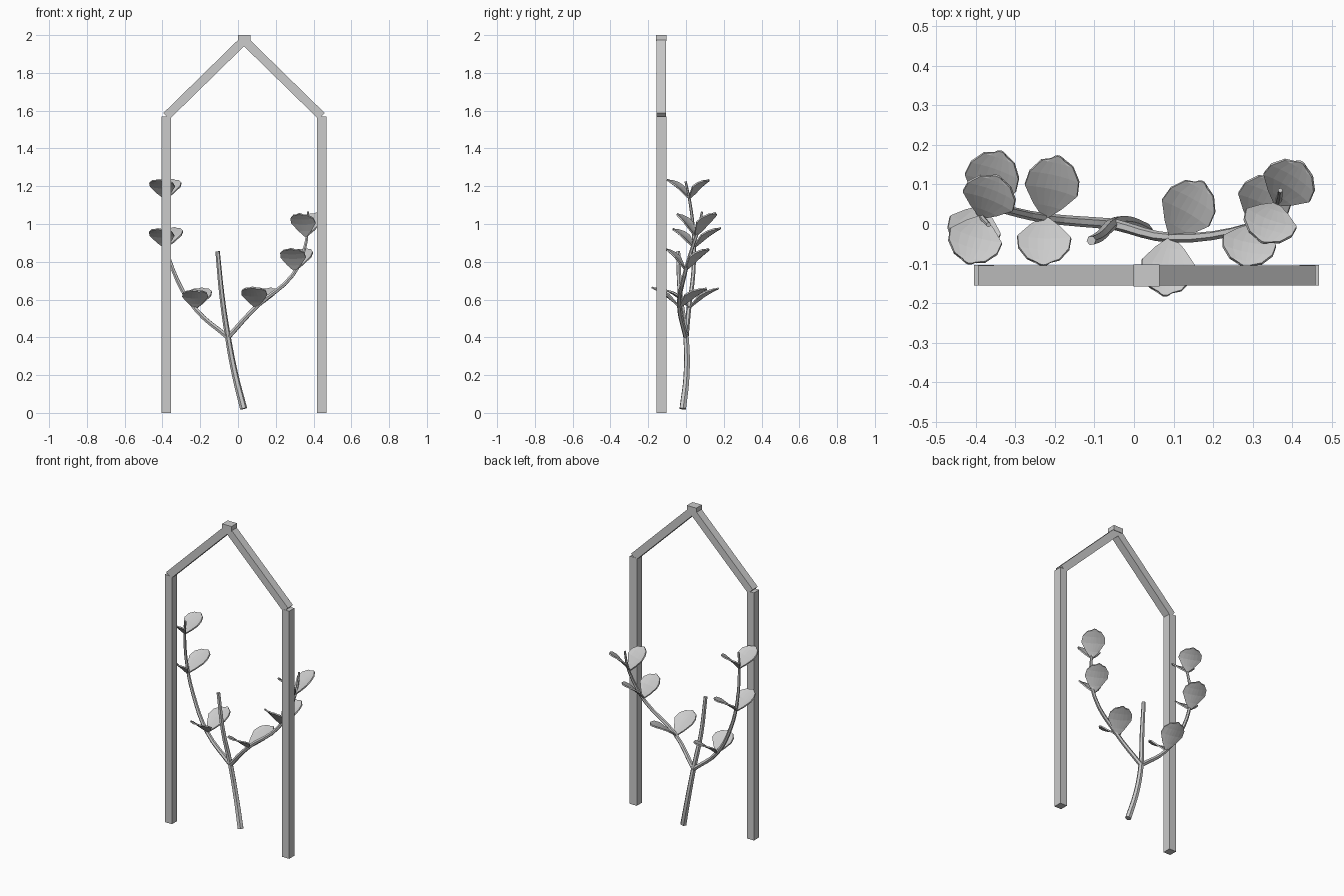
import bpy, bmesh, math
from mathutils import Vector, Matrix

if "Cube" in bpy.data.objects:
    bpy.data.objects.remove(bpy.data.objects["Cube"])


def finish(name, bm):
    bmesh.ops.recalc_face_normals(bm, faces=bm.faces)
    mesh = bpy.data.meshes.new(name)
    bm.to_mesh(mesh)
    bm.free()
    ob = bpy.data.objects.new(name, mesh)
    bpy.context.collection.objects.link(ob)
    return ob


def box(name, centre, size, tilt=0):
    bm = bmesh.new()
    bmesh.ops.create_cube(bm, size=1)
    m = (Matrix.Translation(centre) @ Matrix.Rotation(tilt, 4, 'Y')
         @ Matrix.Diagonal((*size, 1)))
    bmesh.ops.transform(bm, matrix=m, verts=bm.verts)
    return finish(name, bm)


def tube(name, points, r0, r1):
    """Six-sided tapering stem through the points."""
    cu = bpy.data.curves.new(name, 'CURVE')
    cu.dimensions = '3D'
    cu.bevel_depth = 1
    cu.bevel_resolution = 1
    cu.resolution_u = 4
    cu.use_fill_caps = True
    sp = cu.splines.new('BEZIER')
    sp.bezier_points.add(len(points) - 1)
    for i, p in enumerate(points):
        b = sp.bezier_points[i]
        b.co = p
        b.handle_left_type = b.handle_right_type = 'AUTO'
        b.radius = r0 + (r1 - r0) * i / (len(points) - 1)
    sp.use_smooth = False
    ob = bpy.data.objects.new(name, cu)
    bpy.context.collection.objects.link(ob)


def leaf(name, base, tip, half=0.068, cup=0.010, arch=0.008):
    """Broad, slightly cupped leaf running from base to tip."""
    base, tip = Vector(base), Vector(tip)
    along = tip - base
    side = along.cross(Vector((0, 0, 1))).normalized()
    up = side.cross(along).normalized()
    outline = [(0, .08), (.22, .55), (.5, 1), (.72, .94), (.9, .6), (1, .25)]
    cols = [-1, -.6, -.25, 0, .25, .6, 1]
    bm = bmesh.new()
    rows = []
    for t, w in outline:
        rows.append([bm.verts.new(
            base + along * (t - (0.06 * u * u if t == 1 else 0)) + side * (u * w * half)
            + up * (cup * (u * w) ** 2 + arch * math.sin(math.pi * t)))
            for u in cols])
    for a, b in zip(rows, rows[1:]):
        for i in range(len(cols) - 1):
            bm.faces.new((a[i], a[i + 1], b[i + 1], b[i]))
    ob = finish(name, bm)
    mod = ob.modifiers.new('thickness', 'SOLIDIFY')
    mod.thickness = 0.008
    mod.offset = 0


# Arched frame: two posts, two sloping rails, ridge block
cx, cy, w = 0.032, -0.13, 0.052
for label, s in (('left', -1), ('right', 1)):
    box(f'{label}_post', (cx + s * 0.411, cy, 0.785), (0.05, w, 1.57))
    foot, top = Vector((cx + s * 0.411, cy, 1.571)), Vector((cx, cy, 1.973))
    d = top - foot
    box(f'{label}_rail', (foot + top) / 2, (0.046, 0.05, d.length),
        math.atan2(d.x, d.z))
box('ridge_block', (cx, cy, 1.984), (0.066, 0.056, 0.032))

# Main stem and its two side branches
fork = (-0.053, 0.0, 0.4)
tube('main_stem', [(0.03, -0.017, 0.022), (-0.015, 0.003, 0.2), fork,
                   (-0.085, -0.03, 0.62), (-0.108, -0.042, 0.855)], 0.019, 0.012)
tube('left_branch', [fork, (-0.225, 0.015, 0.55), (-0.345, 0.04, 0.76),
                     (-0.39, 0.04, 0.95), (-0.387, 0.02, 1.12),
                     (-0.368, -0.002, 1.225)], 0.014, 0.006)
tube('right_branch', [fork, (0.1, -0.035, 0.565), (0.29, -0.008, 0.73),
                      (0.355, 0.035, 0.88), (0.367, 0.065, 0.97),
                      (0.37, 0.085, 1.065)], 0.014, 0.006)

# Leaf pairs: base, front tip, back tip
pairs = {
    'left': [((-0.225, 0.017, 0.555), (-0.23, -0.105, 0.65), (-0.19, 0.172, 0.66)),
             ((-0.385, 0.042, 0.875), (-0.425, -0.07, 0.975), (-0.335, 0.184, 0.98)),
             ((-0.385, 0.018, 1.135), (-0.42, -0.1, 1.235), (-0.345, 0.122, 1.235))],
    'right': [((0.095, -0.035, 0.56), (0.077, -0.182, 0.665), (0.175, 0.107, 0.66)),
              ((0.3, -0.003, 0.755), (0.28, -0.108, 0.87), (0.36, 0.12, 0.87)),
              ((0.36, 0.05, 0.935), (0.325, -0.047, 1.055), (0.425, 0.156, 1.06))],
}
for label, nodes in pairs.items():
    for i, (base, front, back) in enumerate(nodes, 1):
        leaf(f'{label}_front_leaf_{i}', base, front)
        leaf(f'{label}_back_leaf_{i}', base, back)
